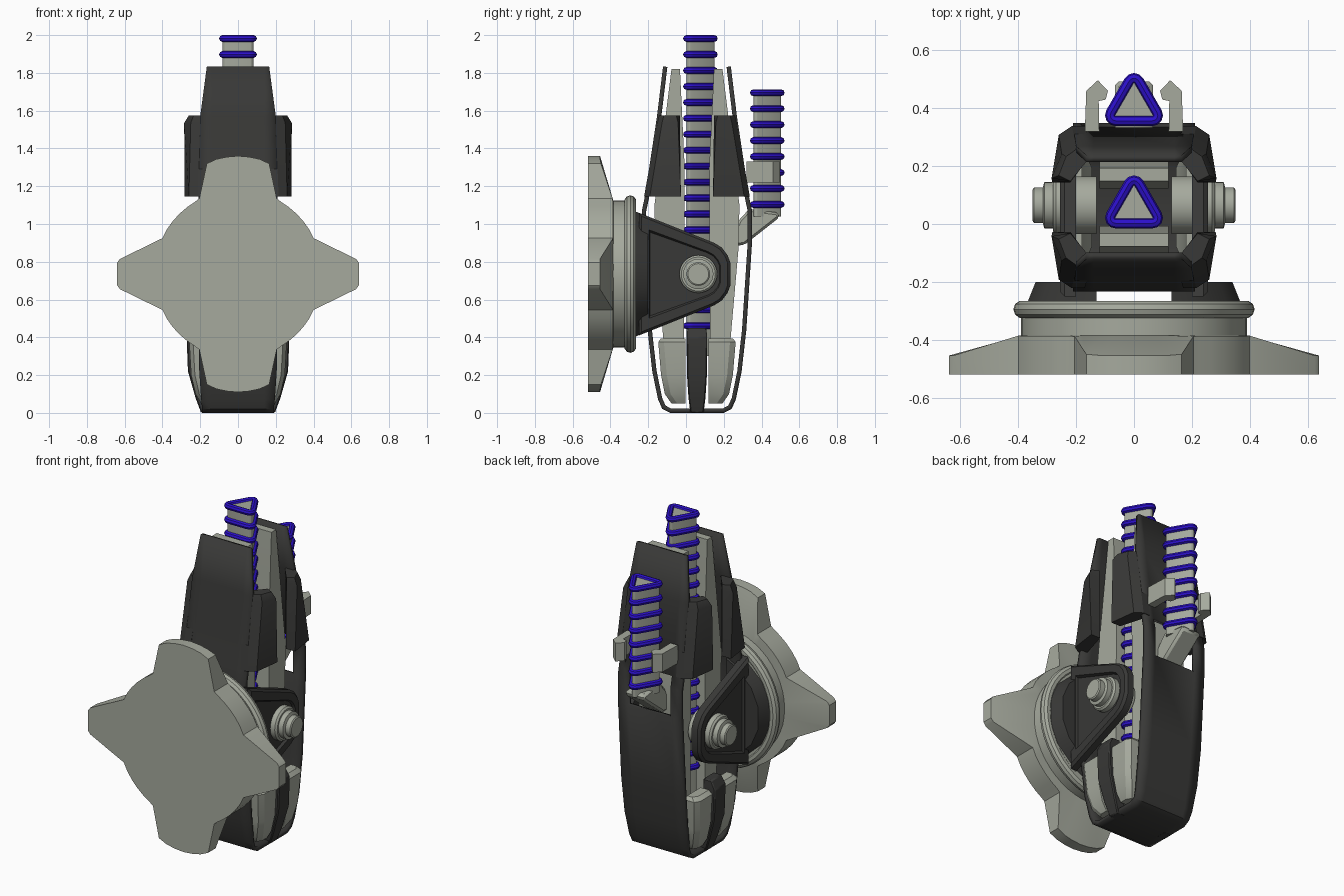
import bpy, bmesh, math
from mathutils import Vector

if "Cube" in bpy.data.objects:
    bpy.data.objects.remove(bpy.data.objects["Cube"])

YC, ZC = 0.058, 0.735      # body centre in y, pivot height


def material(name, c):
    m = bpy.data.materials.new(name)
    m.diffuse_color = (*c, 1)
    m.use_nodes = True
    m.node_tree.nodes["Principled BSDF"].inputs["Base Color"].default_value = m.diffuse_color
    return m


DARK = material("dark_metal", (0.04, 0.04, 0.038))
LIGHT = material("light_metal", (0.38, 0.40, 0.34))
BLUE = material("blue_glow", (0.025, 0.005, 0.6))


def loft(bm, rings, closed=False):
    vs = [[bm.verts.new(p) for p in r] for r in rings]
    n = len(vs[0])
    pairs = list(zip(vs, vs[1:])) + ([(vs[-1], vs[0])] if closed else [])
    for a, b in pairs:
        for i in range(n):
            j = (i + 1) % n
            bm.faces.new((a[i], a[j], b[j], b[i]))
    if not closed:
        bm.faces.new(vs[0][::-1])
        bm.faces.new(vs[-1])


def finish(bm, name, mat, mirror=False, bevel=0):
    bmesh.ops.recalc_face_normals(bm, faces=bm.faces[:])
    me = bpy.data.meshes.new(name)
    bm.to_mesh(me)
    bm.free()
    ob = bpy.data.objects.new(name, me)
    bpy.context.collection.objects.link(ob)
    me.materials.append(mat)
    bpy.ops.object.select_all(action='DESELECT')
    ob.select_set(True)
    bpy.context.view_layer.objects.active = ob
    bpy.ops.object.shade_smooth_by_angle(angle=math.radians(28))
    if bevel:
        b = ob.modifiers.new("bevel", 'BEVEL')
        b.width, b.segments, b.limit_method = bevel, 1, 'ANGLE'
    if mirror:
        ob.modifiers.new("mirror", 'MIRROR')
    return ob


def make(name, lofts, mat, mirror=False, bevel=0, closed=False):
    bm = bmesh.new()
    for rings in lofts:
        loft(bm, rings, closed)
    return finish(bm, name, mat, mirror, bevel)


def circle(r, n=48):
    return [(r * math.cos(2 * math.pi * i / n), r * math.sin(2 * math.pi * i / n)) for i in range(n)]


# four-armed mounting plate
q = [(0.64, 0.06), (0.625, 0.08), (0.40, 0.19)]
q += [(0.445 * math.cos(math.radians(a)), 0.445 * math.sin(math.radians(a))) for a in (32, 39, 46, 53, 59)]
q += [(0.205, 0.40), (0.165, 0.585), (0.115, 0.608), (0.06, 0.62), (0, 0.625)]
half = q + [(-x, z) for x, z in reversed(q[:-1])]
outline = half + [(x, -z) for x, z in reversed(half)]


def back_y(x, z):
    return -0.385 - 0.07 * min(1, max(0, (math.hypot(x, z) - 0.44) / 0.18))


make("mount_plate", [[
    [(x, -0.52, ZC + z) for x, z in outline],
    [(x, back_y(x, z), ZC + z) for x, z in outline],
    [(x * 0.39 / math.hypot(x, z), -0.385, ZC + z * 0.39 / math.hypot(x, z)) for x, z in outline]]], LIGHT)

# drum and rounded ring behind the plate
make("mount_drum", [[[(x, y, ZC + z) for x, z in circle(0.39)] for y in (-0.40, -0.27)]], LIGHT)
make("mount_ring", [[[(x, -0.295 + 0.031 * math.sin(a), ZC + z) for x, z in circle(0.386 + 0.031 * math.cos(a))]
                     for a in [math.pi * k / 5 for k in range(10)]]], LIGHT, closed=True)

# bracket foot and recessed bracket arm
foot = [(0.13, 0.335), (0.2, 0.30), (0.32, 0.19), (0.37, 0.08)]
foot += [(x, -z) for x, z in reversed(foot)]
make("bracket_foot", [[[(x, -0.275, ZC + z) for x, z in foot],
                       [(0.13 + (x - 0.13) * 0.875, -0.2, ZC + z * 0.9) for x, z in foot]]], DARK, True)
top = [(-0.25, 0.325), (0.15, 0.165), (0.19, 0.14), (0.22, 0.10), (0.235, 0.06)]
arm = top + [(y, -z) for y, z in reversed(top)]
make("bracket_arm", [[[(0.2, y, ZC + z) for y, z in arm],
                      [(0.24, y, ZC + z) for y, z in arm],
                      [(0.255, y * 0.94, ZC + z * 0.94) for y, z in arm],
                      [(0.255, y * 0.78, ZC + z * 0.72) for y, z in arm],
                      [(0.24, y * 0.76, ZC + z * 0.68) for y, z in arm]]], DARK, True)

# stepped pivot pin
steps = [(0.13, 0.1), (0.27, 0.1), (0.28, 0.09), (0.28, 0.08), (0.31, 0.08), (0.315, 0.062), (0.345, 0.062), (0.35, 0.055)]
make("pivot_pin", [[[(x, 0.065 + a, ZC + b) for a, b in circle(r, 32)] for x, r in steps]], LIGHT, True)

# wrap-around shell strap with a window at the back: offset from centre, height, half width
prof = [(0.168, 1.833, 0.165), (0.2, 1.57, 0.2), (0.265, 1.14, 0.21), (0.28, 1.07, 0.21), (0.28, 0.90, 0.21),
        (0.25, 0.44, 0.21), (0.225, 0.22, 0.205), (0.195, 0.075, 0.195), (0.175, 0.03, 0.19), (0.14, 0.012, 0.19)]
path = [(YC - u, z, w) for u, z, w in prof] + [(YC + u, z, w) for u, z, w in reversed(prof)]
bm = bmesh.new()
rows = [[bm.verts.new((x, y, z)) for x in (-w, -0.14, 0.14, w)] for y, z, w in path]
for a, b in zip(rows, rows[1:]):
    for i in range(3):
        zs = (a[0].co.z + b[0].co.z) / 2
        if i == 1 and a[0].co.y > YC and 0.9 < zs < 1.14:
            continue
        bm.faces.new((a[i], a[i + 1], b[i + 1], b[i]))
shell = finish(bm, "shell_strap", DARK)
s = shell.modifiers.new("thickness", 'SOLIDIFY')
s.thickness, s.offset, s.use_even_offset = 0.023, 0, True

# parts repeated on the front and back halves
for side, k in (("front", -1), ("back", 1)):
    # inner light slab
    slab = [(0.09, 1.82), (0.135, 1.82), (0.175, 1.5), (0.225, 1.1), (0.22, 0.87), (0.17, 0.3), (0.07, 0.3), (0.065, 1.3)]
    make(side + "_inner_slab", [[[(x, YC + k * u, z) for u, z in slab] for x in (-0.12, 0.12)]], LIGHT)
    # dark clamp blocks gripping the upper panel edges
    low = [(0.17, 0.255), (0.17, 0.28), (0.215, 0.28), (0.26, 0.25), (0.282, 0.085), (0.22, 0.085)]
    high = [(0.15, 0.18), (0.15, 0.21), (0.2, 0.21), (0.25, 0.185), (0.285, 0.1), (0.22, 0.09)]
    lid = [(0.15, 0.175), (0.15, 0.2), (0.2, 0.2), (0.235, 0.175), (0.26, 0.11), (0.22, 0.09)]
    make(side + "_clamp", [[[(x, YC + k * u, z) for x, u in ring]
                            for ring, z in ((low, 1.145), (high, 1.535), (lid, 1.575))]], DARK, True)
    # light lower side guard
    rings = []
    for z, xi, xo, u in ((0.395, 0.18, 0.235, 0.19), (0.375, 0.18, 0.258, 0.205), (0.2, 0.175, 0.248, 0.19),
                         (0.1, 0.16, 0.225, 0.17), (0.05, 0.145, 0.195, 0.135)):
        rings.append([(x, YC + k * v, z) for x, v in
                      ((xi, 0.06), (xo, 0.06), (xo, u - 0.03), (xo - 0.02, u), (xi, u))])
    make(side + "_side_guard", [rings], LIGHT, True)

# dark centre rib on each lower side
rib = [(0.45, 0.19, 0.245, 0.05), (0.40, 0.19, 0.272, 0.054), (0.22, 0.19, 0.265, 0.054),
       (0.08, 0.16, 0.225, 0.045), (0.0, 0.14, 0.195, 0.035)]
make("side_rib", [[[(a, YC - h, z), (b, YC - h, z), (b, YC + h, z), (a, YC + h, z)]
                   for z, a, b, h in rib]], DARK, True, 0.006)


# triangular rods with blue rings
def tri(yc, r, z):
    pts = []
    for c in (90, 210, 330):
        cx, cy = 0.073 * math.cos(math.radians(c)), 0.073 * math.sin(math.radians(c))
        for d in (-60, -30, 0, 30, 60):
            t = math.radians(c + d)
            pts.append((cx + r * math.cos(t), yc + cy + r * math.sin(t), z))
    return pts


for name, yc, bottom, ztop, count in (("main_rod", YC, 0.3, 1.982, 19), ("rear_rod", 0.412, 1.04, 1.695, 8)):
    make(name, [[tri(yc, 0.019, bottom), tri(yc, 0.019, ztop + 0.003)]], LIGHT)
    make(name + "_rings", [[tri(yc, 0.019 + 0.018 * math.cos(a), ztop - i * 0.0845 + 0.018 * math.sin(a))
                            for a in [math.pi * j / 4 for j in range(8)]] for i in range(count)],
         BLUE, closed=True)

# angled strut carrying the rear rod
strut = [(0.335, 1.08), (0.49, 1.06), (0.495, 1.035), (0.31, 0.89), (0.22, 0.88), (0.28, 1.02)]
make("rear_strut", [[[(x, y, z) for y, z in strut] for x in (-0.065, 0.065)]], LIGHT, bevel=0.015)

# hooked clips either side of the rear rod
clip = [(0.12, 0.32), (0.17, 0.32), (0.165, 0.46), (0.125, 0.497), (0.09, 0.46), (0.098, 0.43), (0.122, 0.425)]
make("rear_clip", [[[(x, y, z) for x, y in clip] for z in (1.22, 1.33)]], LIGHT, True)
